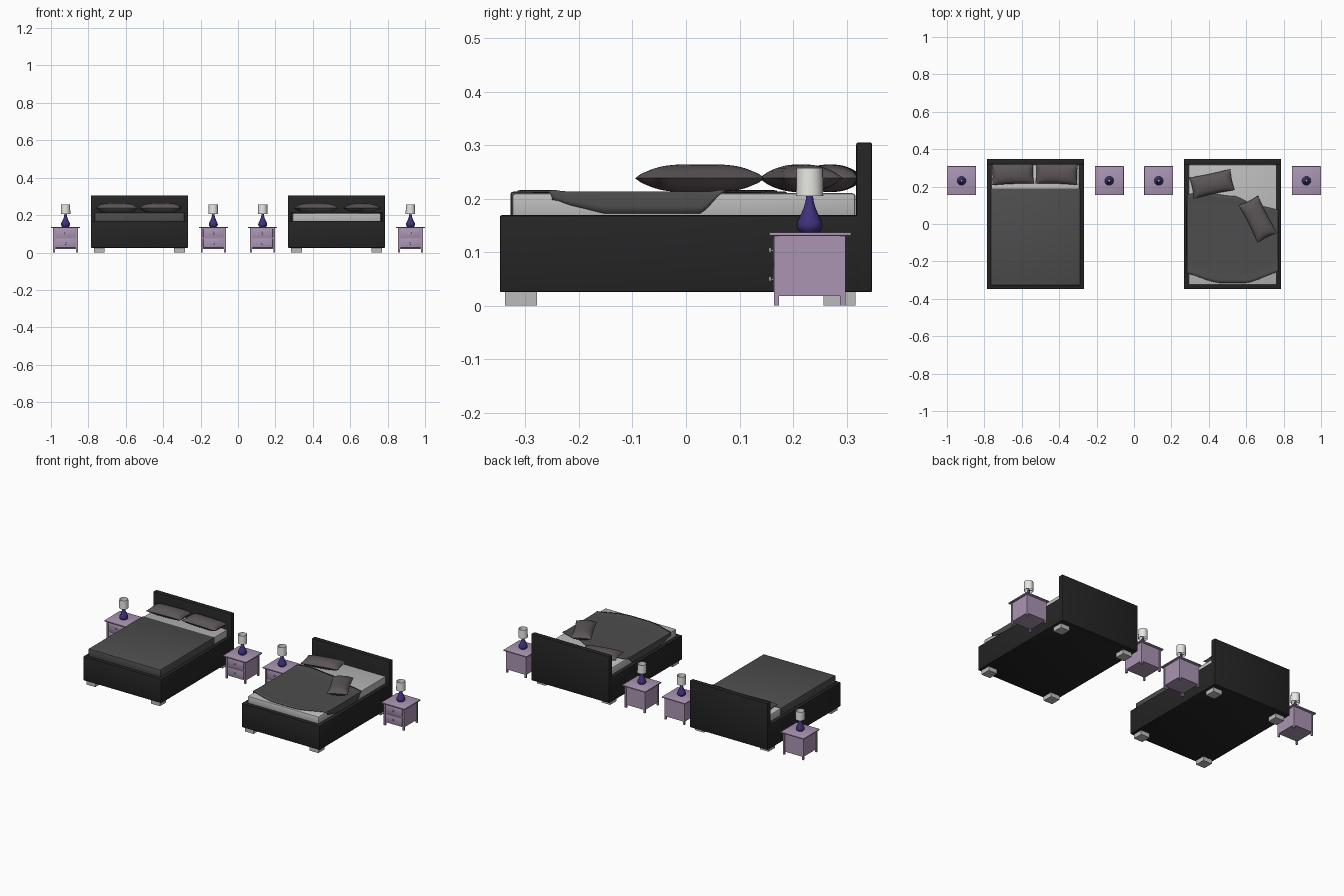
import bpy, bmesh, math
from mathutils import Matrix

if "Cube" in bpy.data.objects:
    bpy.data.objects.remove(bpy.data.objects["Cube"])


def material(name, rgb):
    m = bpy.data.materials.new(name)
    m.diffuse_color = (*rgb, 1)
    m.use_nodes = True
    m.node_tree.nodes["Principled BSDF"].inputs["Base Color"].default_value = m.diffuse_color
    return m


BLACK = material("black_leather", (0.018, 0.018, 0.018))
CLOTH = material("dark_cloth", (0.075, 0.075, 0.075))
PILLOW = material("pillow_cloth", (0.105, 0.09, 0.095))
LILAC = material("lilac_paint", (0.40, 0.30, 0.45))
INDIGO = material("indigo_glaze", (0.05, 0.03, 0.2))
SHADE = material("lampshade_cloth", (0.8, 0.8, 0.77))
STEEL = material("knob_metal", (0.45, 0.45, 0.45))
LINEN = material("linen", (0.5, 0.5, 0.5))


def finish(name, bm, mat=None, smooth=False):
    bmesh.ops.recalc_face_normals(bm, faces=bm.faces)
    me = bpy.data.meshes.new(name)
    bm.to_mesh(me)
    bm.free()
    ob = bpy.data.objects.new(name, me)
    bpy.context.collection.objects.link(ob)
    if mat:
        me.materials.append(mat)
    if smooth:
        bpy.ops.object.select_all(action='DESELECT')
        ob.select_set(True)
        bpy.context.view_layer.objects.active = ob
        bpy.ops.object.shade_smooth_by_angle(angle=math.radians(40))
    return ob


def box(name, x, y, z, mat=None, bevel=0.0):
    """Box from (min, max) pairs, with optional rounded edges."""
    bm = bmesh.new()
    bmesh.ops.create_cube(bm, size=1)
    for v in bm.verts:
        v.co = [r[0] + (c + 0.5) * (r[1] - r[0]) for c, r in zip(v.co, (x, y, z))]
    if bevel:
        bmesh.ops.bevel(bm, geom=bm.edges[:], offset=bevel, segments=2,
                        profile=0.5, affect='EDGES')
    return finish(name, bm, mat, bevel > 0)


def lathe(name, profile, loc, mat, tilt=None, steps=24):
    """Spin a (radius, height) profile around z, then place it."""
    bm = bmesh.new()
    vs = [bm.verts.new((r, 0, h)) for r, h in profile]
    es = [bm.edges.new(p) for p in zip(vs, vs[1:])]
    bmesh.ops.spin(bm, geom=vs + es, cent=(0, 0, 0), axis=(0, 0, 1),
                   angle=math.tau, steps=steps)
    bmesh.ops.remove_doubles(bm, verts=bm.verts, dist=1e-5)
    if tilt:
        bm.transform(tilt)
    bm.transform(Matrix.Translation(loc))
    return finish(name, bm, mat, True)


def pillow(name, x, y, turn, z=0.238, h=0.026):
    bm = bmesh.new()
    n, m = 20, 12
    for side in (-1, 1):
        rows = []
        for i in range(n + 1):
            u = 2 * i / n - 1
            row = []
            for j in range(m + 1):
                v = 2 * j / m - 1
                # pinched seam outline, full middle
                px = 0.113 * u * (1 - 0.05 * (1 - v * v))
                py = 0.058 * v * (1 - 0.07 * (1 - u * u))
                pz = side * h * ((1 - u ** 4) * (1 - v * v)) ** 0.55
                row.append(bm.verts.new((px, py, pz)))
            rows.append(row)
        for a, b in zip(rows, rows[1:]):
            for j in range(m):
                bm.faces.new((a[j], b[j], b[j + 1], a[j + 1]))
    bmesh.ops.remove_doubles(bm, verts=bm.verts, dist=1e-5)
    bm.transform(Matrix.Translation((x, y, z)) @ Matrix.Rotation(math.radians(turn), 4, 'Z'))
    finish(name, bm, PILLOW, True)


def curve(points, t):
    """Smooth interpolation through (t, value) pairs."""
    for (a, p), (b, q) in zip(points, points[1:]):
        if t <= b:
            k = (t - a) / (b - a)
            return p + (q - p) * k * k * (3 - 2 * k)
    return points[-1][1]


def messy_blanket(cx):
    """Pulled-back blanket with curved edges that droops over the sides."""
    head = [(0, 0.15), (0.2, 0.17), (0.5, 0.15), (0.75, 0.095), (1, 0.07)]
    foot = [(0, -0.26), (0.4, -0.315), (0.6, -0.315), (1, -0.25)]
    bm = bmesh.new()
    n, m = 40, 30
    rows = []
    for i in range(n + 1):
        t = i / n
        s = (2 * t - 1) * 0.284
        over = max(0, abs(s) - 0.236)          # length hanging past the edge
        x = math.copysign(min(abs(s), 0.236) + min(over, 0.007), s)
        row = []
        for j in range(m + 1):
            k = j / m
            y0, y1 = curve(foot, t), curve(head, t)
            fall = max(0, over - 0.006) * min(1, 0.4 + 2 * k) * min(1, (1 - k) * 8)
            hem = 0.003 * math.exp(-((min(k, 1 - k) - 0.03) / 0.04) ** 2)
            row.append(bm.verts.new((cx + x, y0 + (y1 - y0) * k,
                                     0.2115 + hem - fall * 0.93)))
        rows.append(row)
    for a, b in zip(rows, rows[1:]):
        for j in range(m):
            bm.faces.new((a[j], b[j], b[j + 1], a[j + 1]))
    ob = finish("messy_blanket", bm, CLOTH, True)
    mod = ob.modifiers.new("thickness", 'SOLIDIFY')
    mod.thickness = 0.004
    mod.offset = 0


def bed(cx):
    box("bed_frame", (cx - 0.26, cx + 0.26), (-0.348, 0.33), (0.025, 0.169), BLACK, 0.004)
    box("headboard", (cx - 0.26, cx + 0.26), (0.318, 0.348), (0.025, 0.305), BLACK, 0.004)
    box("mattress", (cx - 0.236, cx + 0.236), (-0.325, 0.317), (0.16, 0.21), LINEN, 0.006)
    for sx in (-1, 1):
        for y in (-0.308, 0.287):
            x = cx + sx * 0.215
            box("bed_foot", (x - 0.029, x + 0.029), (y - 0.03, y + 0.03), (0, 0.026), LINEN)


def nightstand(cx, cy=0.231):
    w = 0.067
    box("nightstand_top", (cx - 0.0775, cx + 0.0775), (0.155, 0.309), (0.130, 0.137), LILAC, 0.002)
    box("nightstand_body", (cx - w + 0.002, cx + w - 0.002), (cy - w + 0.004, cy + w - 0.002),
        (0.018, 0.131), LILAC)
    for sx in (-1, 1):
        for sy in (-1, 1):
            x, y = cx + sx * (w - 0.005), cy + sy * (w - 0.005)
            box("nightstand_leg", (x - 0.005, x + 0.005), (y - 0.005, y + 0.005), (0, 0.131), LILAC)
    for z0, z1 in ((0.025, 0.073), (0.080, 0.126)):
        box("drawer_front", (cx - 0.054, cx + 0.054), (cy - w - 0.001, cy - w + 0.01),
            (z0, z1), LILAC, 0.002)
        lathe("drawer_knob", [(0.002, 0), (0.002, 0.004), (0.0055, 0.005), (0.005, 0.009), (0, 0.010)],
              (cx, cy - w, (z0 + z1) / 2), STEEL, Matrix.Rotation(math.pi / 2, 4, 'X'), 12)
    # lamp
    lathe("lamp_base", [(0, 0.137), (0.017, 0.137), (0.022, 0.142), (0.0245, 0.149), (0.023, 0.157),
                        (0.017, 0.169), (0.011, 0.183), (0.0075, 0.195), (0.006, 0.207), (0, 0.208)],
          (cx, cy, 0), INDIGO)
    lathe("lamp_stem", [(0, 0.2), (0.003, 0.2), (0.003, 0.226), (0.007, 0.234), (0.007, 0.24), (0, 0.246)],
          (cx, cy, 0), STEEL, steps=12)
    lathe("lamp_shade", [(0.0255, 0.205), (0.0245, 0.257), (0.0235, 0.257), (0.0245, 0.205), (0.0255, 0.205)],
          (cx, cy, 0), SHADE)
    box("shade_bar", (cx - 0.024, cx + 0.024), (cy - 0.001, cy + 0.001), (0.212, 0.214), STEEL)


# two bed sets
for cx in (-0.527, 0.527):
    bed(cx)
    for side in (-1, 1):
        nightstand(cx + side * 0.395)

# made bed
box("neat_blanket", (-0.767, -0.287), (-0.328, 0.19), (0.165, 0.213), CLOTH, 0.005)
pillow("pillow_neat_left", -0.648, 0.269, 2)
pillow("pillow_neat_right", -0.413, 0.27, -2)

# unmade bed
messy_blanket(0.527)
pillow("pillow_tossed_head", 0.417, 0.215, 12)
pillow("pillow_tossed_side", 0.662, 0.026, -63)
